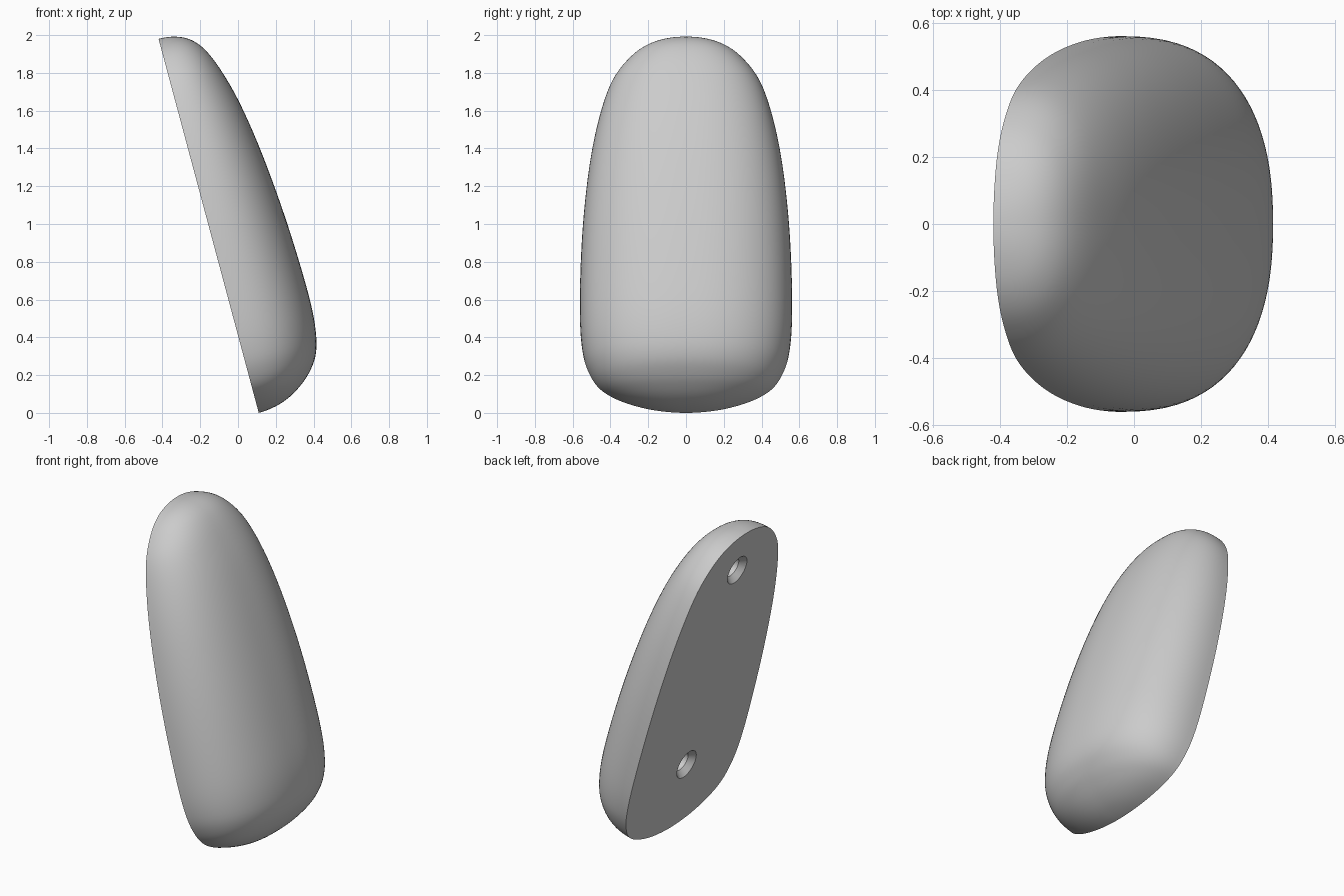
import bpy, bmesh, math
from mathutils import Vector, Matrix

cube = bpy.data.objects.get("Cube")
if cube:
    bpy.data.objects.remove(cube, do_unlink=True)

grey = bpy.data.materials.new("plain grey")
grey.use_nodes = True
grey.diffuse_color = (0.6, 0.6, 0.6, 1)
grey.node_tree.nodes["Principled BSDF"].inputs["Base Color"].default_value = grey.diffuse_color

# Leaning frame: the flat back runs along "up", the dome rises along "out"
LEAN = math.radians(15)
BASE = Vector((0.11, 0, 0))
UP = Vector((-math.sin(LEAN), 0, math.cos(LEAN)))
OUT = Vector((math.cos(LEAN), 0, math.sin(LEAN)))
SIDE = Vector((0, 1, 0))

# Stations along the back: distance up, half width, dome depth
STATIONS = [Vector(s) for s in (
    (0, 0, 0), (0.01, 0.14, 0.093), (0.035, 0.26, 0.17), (0.075, 0.37, 0.24),
    (0.13, 0.455, 0.306), (0.21, 0.51, 0.366), (0.32, 0.545, 0.4),
    (0.5, 0.561, 0.416), (0.8, 0.558, 0.411), (1.1, 0.54, 0.393),
    (1.39, 0.505, 0.363), (1.63, 0.455, 0.323), (1.81, 0.392, 0.274),
    (1.93, 0.305, 0.223), (2.0, 0.215, 0.165), (2.038, 0.11, 0.09), (2.05, 0, 0))]
STEPS, ARC, POWER = 5, 48, 2.35


def smooth_stations():
    """Spline through the stations, mirrored past both tips for round ends."""
    def flip(s):
        return Vector((s[0], -s[1], -s[2]))
    pts = [flip(STATIONS[1])] + STATIONS + [flip(STATIONS[-2])]
    for a, b, c, d in zip(pts, pts[1:], pts[2:], pts[3:]):
        for k in range(STEPS):
            f = k / STEPS
            yield (2*b + (c - a)*f + (2*a - 5*b + 4*c - d)*f**2 + (3*b - a - 3*c + d)*f**3) / 2
    yield STATIONS[-1]


def place(up, side, out):
    return BASE + UP * up + SIDE * side + OUT * out


def make_object(name, bm):
    bmesh.ops.recalc_face_normals(bm, faces=bm.faces)
    mesh = bpy.data.meshes.new(name)
    bm.to_mesh(mesh)
    bm.free()
    mesh.materials.append(grey)
    obj = bpy.data.objects.new(name, mesh)
    bpy.context.collection.objects.link(obj)
    return obj


# Domed body: rounded half sections lofted along the back, closed by a flat face
bm = bmesh.new()
rings = []
for up, width, depth in smooth_stations():
    ring = []
    for i in range(ARC + 1):
        a = math.pi * i / ARC
        c, s = math.cos(a), max(math.sin(a), 0)
        side = math.copysign(abs(c) ** (2 / POWER), c) if 2 * i != ARC else 0
        out = s ** (2 / POWER) if 0 < i < ARC else 0
        ring.append(bm.verts.new(place(up, width * side, depth * out)))
    rings.append(ring)
for r, q in zip(rings, rings[1:]):
    for i in range(ARC):
        bm.faces.new((r[i], r[i + 1], q[i + 1], q[i]))
bm.faces.new([r[0] for r in rings] + [r[-1] for r in reversed(rings[1:-1])])
bmesh.ops.remove_doubles(bm, verts=bm.verts, dist=0.0003)
body = make_object("domed_body", bm)

# Two countersunk screw holes in the flat back
HOLE_PROFILE = ((0.09, -0.05), (0.09, 0), (0.06, 0.035), (0.06, 0.16))
for name, up in (("lower_hole_cutter", 0.44), ("upper_hole_cutter", 1.79)):
    bm = bmesh.new()
    loops = []
    for radius, out in HOLE_PROFILE:
        loops.append([bm.verts.new(place(up + radius * math.cos(a), radius * math.sin(a), out))
                      for a in (math.tau * i / 40 for i in range(40))])
    for r, q in zip(loops, loops[1:]):
        for i in range(40):
            bm.faces.new((r[i - 1], r[i], q[i], q[i - 1]))
    bm.faces.new(loops[0])
    bm.faces.new(loops[-1])
    cutter = make_object(name, bm)
    cutter.hide_render = True
    cutter.hide_set(True)
    cut = body.modifiers.new(name, "BOOLEAN")
    cut.operation = "DIFFERENCE"
    cut.solver = "EXACT"
    cut.object = cutter

# Apply the cuts, then smooth the dome while the back rim stays sharp
bpy.context.view_layer.update()
graph = bpy.context.evaluated_depsgraph_get()
body.data = bpy.data.meshes.new_from_object(body.evaluated_get(graph))
body.modifiers.clear()
for obj in [o for o in bpy.data.objects if o.name.endswith("_hole_cutter")]:
    bpy.data.objects.remove(obj, do_unlink=True)
bpy.ops.object.select_all(action="DESELECT")
body.select_set(True)
bpy.context.view_layer.objects.active = body
bpy.ops.object.shade_smooth_by_angle(angle=math.radians(30))
